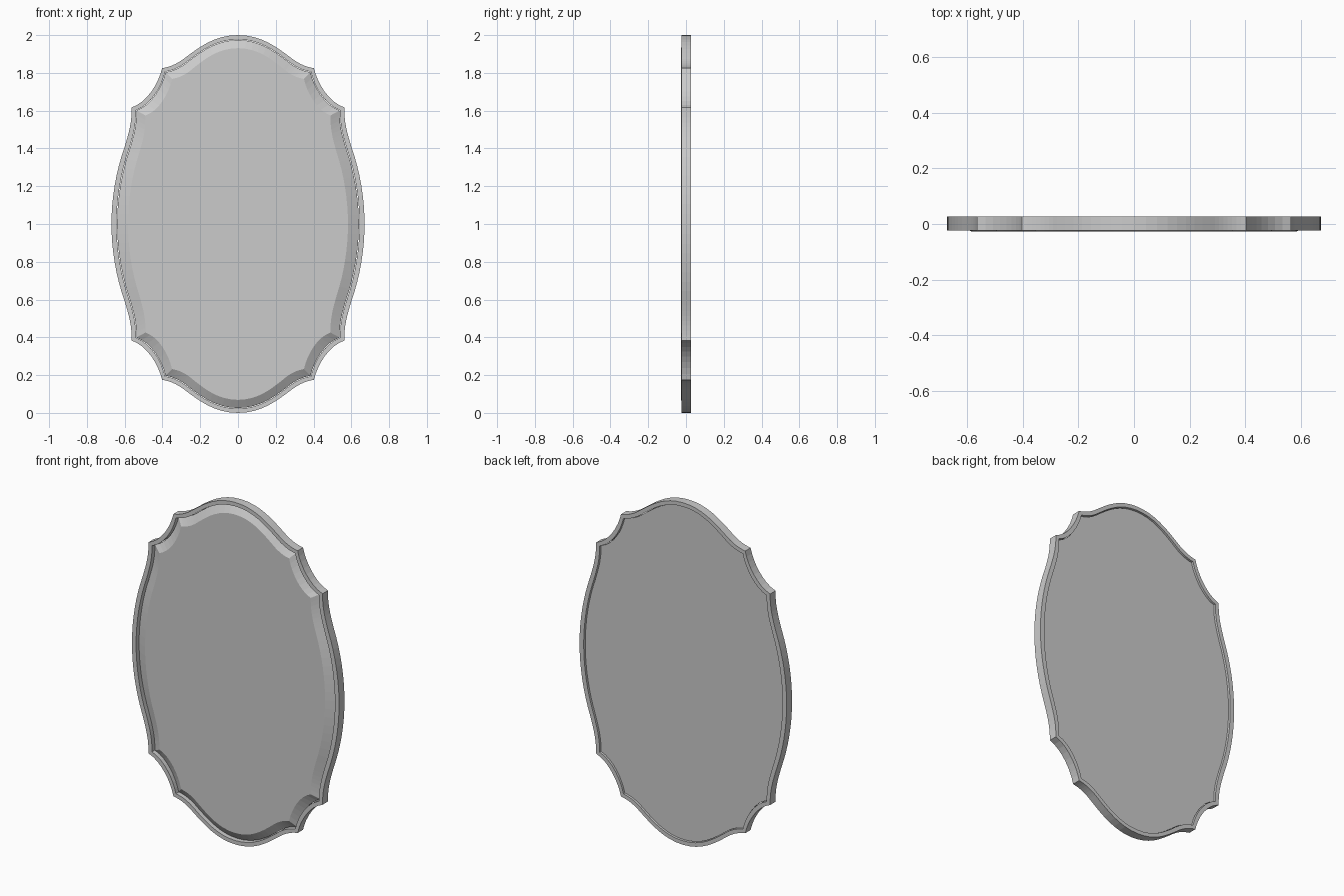
import bpy, bmesh
from mathutils import Vector
from mathutils.geometry import interpolate_bezier

if "Cube" in bpy.data.objects:
    bpy.data.objects.remove(bpy.data.objects["Cube"])


# Quarter outline (x, height above centre) as Bezier pieces, top to side
PIECES = [
    ((0, 1), (0.12, 1.0), (0.20, 0.94), (0.275, 0.884)),
    ((0.275, 0.884), (0.315, 0.852), (0.355, 0.832), (0.402, 0.825)),
    ((0.402, 0.825), (0.42, 0.745), (0.48, 0.645), (0.563, 0.617)),
    ((0.563, 0.617), (0.562, 0.54), (0.575, 0.49), (0.603, 0.40)),
    ((0.603, 0.40), (0.645, 0.28), (0.67, 0.14), (0.67, 0)),
]


def outline():
    quarter = [(0.0, 1.0)]
    for piece in PIECES:
        pts = interpolate_bezier(*[Vector((x, z, 0)) for x, z in piece], 9)
        quarter += [(p.x, p.y) for p in pts[1:]]
    half = quarter + [(x, -z) for x, z in reversed(quarter[:-1])]
    return half + [(-x, z) for x, z in reversed(half[1:-1])]


def loft(name, rings, closed):
    """Skin scaled copies of the outline; rings hold (x scale, z scale, y)."""
    bm = bmesh.new()
    pts = outline()
    n = len(pts)
    loops = [[bm.verts.new((x * sx, y, 1 + z * sz)) for x, z in pts]
             for sx, sz, y in rings]
    pairs = list(zip(loops, loops[1:]))
    if closed:
        pairs.append((loops[-1], loops[0]))
    else:
        bm.faces.new(loops[0])
        bm.faces.new(loops[-1])
    for a, b in pairs:
        for i in range(n):
            j = (i + 1) % n
            bm.faces.new((a[i], a[j], b[j], b[i]))
    bmesh.ops.recalc_face_normals(bm, faces=bm.faces)
    mesh = bpy.data.meshes.new(name)
    bm.to_mesh(mesh)
    bm.free()
    obj = bpy.data.objects.new(name, mesh)
    bpy.context.collection.objects.link(obj)
    return obj


# Thin scalloped frame
loft("frame", [(1, 1, -0.023), (1, 1, 0.027),
               (0.960, 0.977, 0.027), (0.960, 0.977, -0.023)], True)

# Bevelled mirror plate, proud of the frame in front and recessed behind
loft("mirror_plate", [(0.869, 0.931, -0.027), (0.955, 0.974, 0.0),
                      (0.955, 0.974, 0.017)], False)
